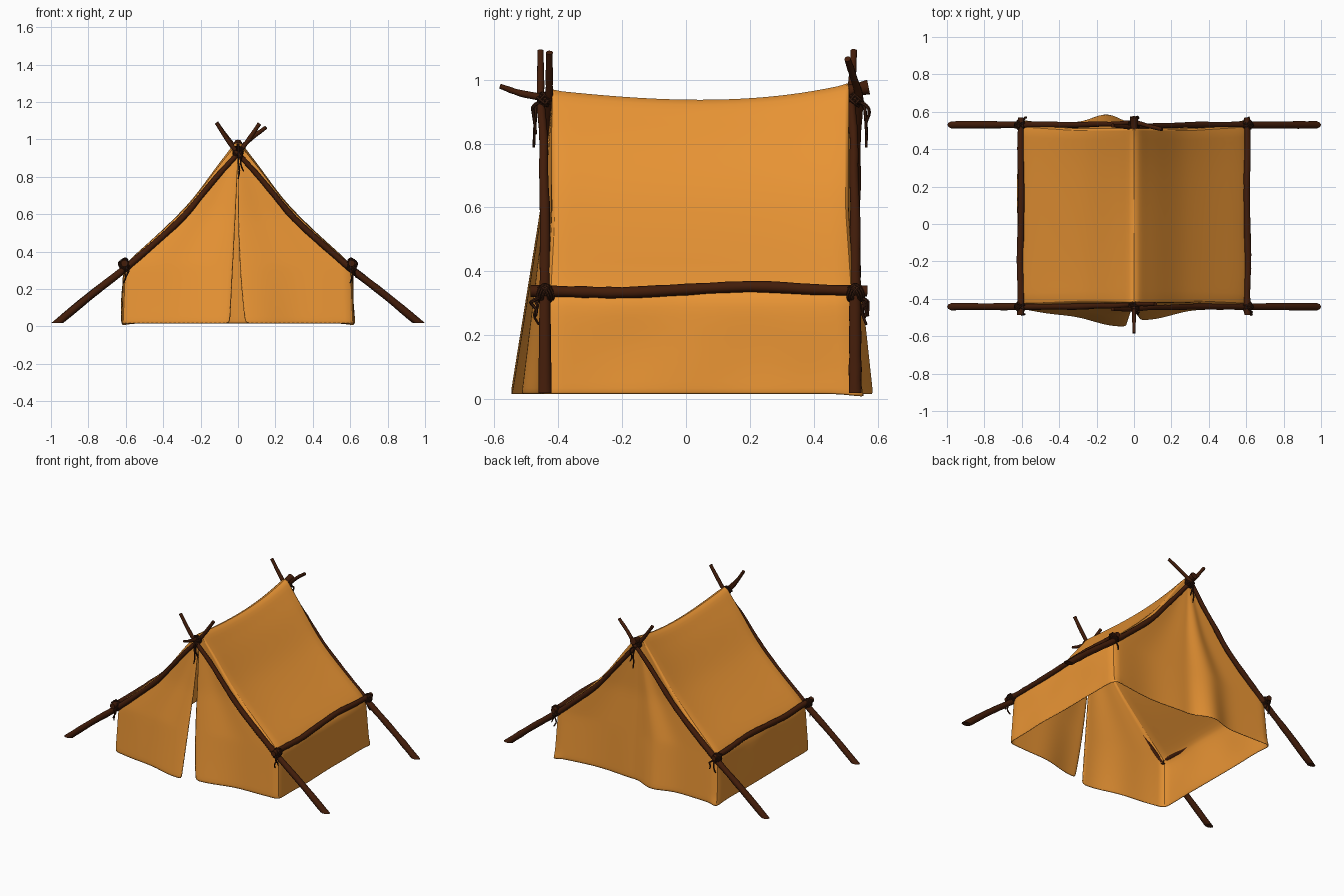
import bpy, bmesh, math, random
from mathutils import Vector, noise

if "Cube" in bpy.data.objects:
    bpy.data.objects.remove(bpy.data.objects["Cube"])

random.seed(4)

def material(name, col):
    m = bpy.data.materials.new(name)
    m.diffuse_color = (*col, 1)
    m.use_nodes = True
    m.node_tree.nodes["Principled BSDF"].inputs["Base Color"].default_value = m.diffuse_color
    return m

CLOTH = material("canvas", (0.82, 0.3, 0.035))
WOOD = material("wood", (0.055, 0.012, 0.003))
ROPE = material("rope", (0.035, 0.01, 0.004))

def finish(name, bm, mat, angle=50):
    bmesh.ops.recalc_face_normals(bm, faces=bm.faces)
    me = bpy.data.meshes.new(name)
    bm.to_mesh(me)
    bm.free()
    ob = bpy.data.objects.new(name, me)
    bpy.context.collection.objects.link(ob)
    me.materials.append(mat)
    for o in bpy.context.selected_objects:
        o.select_set(False)
    ob.select_set(True)
    bpy.context.view_layer.objects.active = ob
    bpy.ops.object.shade_smooth_by_angle(angle=math.radians(angle))
    return ob

def catmull(pts, n):
    """Smooth path through points, n steps per span."""
    P = [Vector(p) for p in pts]
    P = [2 * P[0] - P[1]] + P + [2 * P[-1] - P[-2]]
    out = []
    for i in range(1, len(P) - 2):
        a, b, c, d = P[i - 1:i + 3]
        for k in range(n):
            t = k / n
            out.append(0.5 * (2 * b + (c - a) * t + (2 * a - 5 * b + 4 * c - d) * t * t
                              + (3 * b - a - 3 * c + d) * t ** 3))
    return out + [P[-2]]

def tube(bm, path, r0, r1, sides=10, floor=None, rough=0.0):
    """Tapered round bar along a path; floor cuts the first end level."""
    up, rings = None, []
    for i, p in enumerate(path):
        d = (path[min(i + 1, len(path) - 1)] - path[max(i - 1, 0)]).normalized()
        ref = up if up else (Vector((0, 0, 1)) if abs(d.z) < 0.9 else Vector((1, 0, 0)))
        up = (ref - d * ref.dot(d)).normalized()
        side = d.cross(up)
        r = r0 + (r1 - r0) * i / (len(path) - 1)
        r *= 1 + random.uniform(-rough, rough)
        ring = []
        for k in range(sides):
            a = 2 * math.pi * k / sides
            q = p + r * (up * math.cos(a) + side * math.sin(a))
            if floor is not None and i == 0:
                q += d * ((floor - q.z) / d.z)
            ring.append(bm.verts.new(q))
        rings.append(ring)
    for a, b in zip(rings, rings[1:]):
        for k in range(sides):
            bm.faces.new((a[k], a[(k + 1) % sides], b[(k + 1) % sides], b[k]))
    bm.faces.new(rings[0])
    bm.faces.new(rings[-1])

def pole(name, pts, r0, r1, floor=None):
    bm = bmesh.new()
    tube(bm, catmull(pts, 4), r0, r1, 10, floor, 0.07)
    finish(name, bm, WOOD)

# Canvas: half profile from ridge to ground
PROFILE = [(0, .985), (.028, .965), (.06, .92), (.107, .862), (.16, .79), (.21, .722), (.26, .66),
           (.32, .597), (.39, .528), (.46, .463), (.53, .4), (.588, .345), (.606, .318),
           (.61, .26), (.612, .19), (.616, .11), (.618, .05), (.62, .014)]

def shell(side, i, v):
    """Roof and wall point: row i of the profile, v from front (0) to back (1)."""
    x, z = PROFILE[i]
    k = max(0, 1 - z / 0.6)
    y = (-0.417 - 0.032 * k) * (1 - v) + (0.507 + 0.043 * k) * v
    w = 2 * v - 1
    z += (0.94 + 0.04 * w * w + 0.01 * w ** 3 - 0.985) * (z / 0.985) ** 3
    inner = 1 - w ** 4
    if 0 < i < 12:
        z -= 0.008 * inner * math.sin(math.pi * x / 0.6)
    elif i >= 12:
        x += 0.012 * inner * noise.noise((side * 3, y * 4, z * 5))
    return Vector((side * x, y, z))

def gable(side, i, t, v):
    """End wall point: t runs from the centre seam (0) to the roof edge (1)."""
    e = shell(side, i, v)
    drop = max(0, 1 - e.z / 0.93)
    if v == 1:
        seam = -0.012 * drop
    elif side < 0:
        seam = -0.042 * drop ** 1.2
    else:
        seam = 0.045 * drop ** 3 - 0.006 * drop
    if i < 2:
        seam = 0
    p = Vector((seam + (e.x - seam) * t, e.y, e.z))
    c = 1 - t
    if v == 0:
        p.y -= (0.1 * c if side < 0 else 0.066 * c * c) * drop
        p.y -= 0.012 * drop * math.sin(3 * math.pi * t) * c
    elif side < 0:
        p.y += drop * (0.055 * math.exp(-((t - .22) / .16) ** 2) * (1 - math.exp(-t * 30)) - 0.02 * c)
    else:
        p.y -= drop * (0.02 * c + 0.025 * math.sin(math.pi * t) ** 2)
    return p

def grid(bm, rows):
    V = [[bm.verts.new(p) for p in row] for row in rows]
    for a, b in zip(V, V[1:]):
        for k in range(len(a) - 1):
            bm.faces.new((a[k], a[k + 1], b[k + 1], b[k]))

bm = bmesh.new()
rows = range(len(PROFILE))
for s in (-1, 1):
    grid(bm, [[shell(s, i, j / 16) for j in range(17)] for i in rows])
    for v in (0, 1):
        grid(bm, [[gable(s, i, j / 12, v) for j in range(13)] for i in rows])
bmesh.ops.remove_doubles(bm, verts=bm.verts, dist=0.0008)
bmesh.ops.dissolve_degenerate(bm, edges=bm.edges, dist=0.0005)
# pulled-down back corner points
for vert in bm.verts:
    if vert.co.z < 0.02 and vert.co.y > 0.54 and abs(vert.co.x) > 0.6:
        vert.co += Vector((0, 0.02, -0.012))
canvas = finish("canvas", bm, CLOTH, 60)
m = canvas.modifiers.new("thickness", 'SOLIDIFY')
m.thickness, m.offset = 0.007, 0
m = canvas.modifiers.new("smooth", 'SUBSURF')
m.levels = m.render_levels = 1

# Crossed end poles
for label, y, rise in (("front", -0.442, 0), ("back", 0.53, 0.012)):
    for s, side in ((-1, "left"), (1, "right")):
        o = y - s * 0.004
        if s < 0:
            tip = (0.115, 1.085) if label == "front" else (0.15, 1.065)
        else:
            tip = (-0.115, 1.09)
        end = y - s * 0.014 if label == "front" else y - 0.014 + s * 0.01
        mid = o - s * 0.009
        pole(f"{label}_{side}_pole",
             [(s * .965, y, .02), (s * .79, y, .165), (s * .61, y, .305), (s * .46, y, .432),
              (s * .3, y, .578), (s * .19, o, .708), (s * .1, o, .815),
              (0, mid, .925 + rise), (tip[0] * .5, (mid + end) / 2, 1.0 + rise * .7),
              (tip[0], end, tip[1])], 0.021, 0.0105, 0.018)

# Side rails
for s, side in ((-1, "left"), (1, "right")):
    pole(side + "_side_rail",
         [(s * .607, -.487, .338), (s * .605, -.36, .336), (s * .61, -.2, .333), (s * .606, -.05, .34),
          (s * .603, .2, .352), (s * .607, .4, .343), (s * .605, .568, .338)], 0.018, 0.017)

# Ridge pole under the canvas
pole("ridge_pole", [(0, .572, .977), (0, .5, .962), (0, .3, .915), (0, 0, .897), (0, -.3, .908),
                    (0, -.44, .942), (0, -.52, .958), (0, -.583, .98)], 0.022, 0.008)

def lashing(name, c, d, out, r, hang):
    """Two crossed rope coils round a joint with loose hanging ends."""
    bm = bmesh.new()
    c, y = Vector(c), Vector((0, 1, 0))
    d = Vector(d).normalized()
    for sign in (-1, 1):
        axis = (d + sign * y).normalized()
        u = d.cross(y).normalized()
        w = axis.cross(u)
        path = []
        for k in range(49):
            a = 2 * math.pi * k / 16
            path.append(c + r * (u * math.cos(a) + w * math.sin(a) * 0.8) + axis * (k / 48 - .5) * 0.03)
        tube(bm, path, 0.005, 0.005, 6)
    for j, length in enumerate((hang, hang * 0.72)):
        p = c + Vector((random.uniform(-.012, .012), out * 0.027, 0))
        if j:
            p.y = c.y + out * 0.036
            p.x += 0.012
        pts = [c, p + Vector((0, 0, -.02))]
        for f in (.4, .7, 1):
            pts.append(p + Vector((random.uniform(-.01, .01), random.uniform(-.01, .01), -length * f)))
        tube(bm, catmull(pts, 4), 0.006, 0.004, 6)
    finish(name, bm, ROPE)

# Rope lashings at eaves and peaks
for label, y, out in (("front", -0.442, -1), ("back", 0.53, 1)):
    for s, side in ((-1, "left"), (1, "right")):
        lashing(f"{label}_{side}_lashing", (s * .606, y, .328), (-s * .7, 0, .6), out, 0.031, 0.095)
    lashing(label + "_peak_lashing", (0, y, .938), (0, 0, 1), out, 0.026, 0.15)
